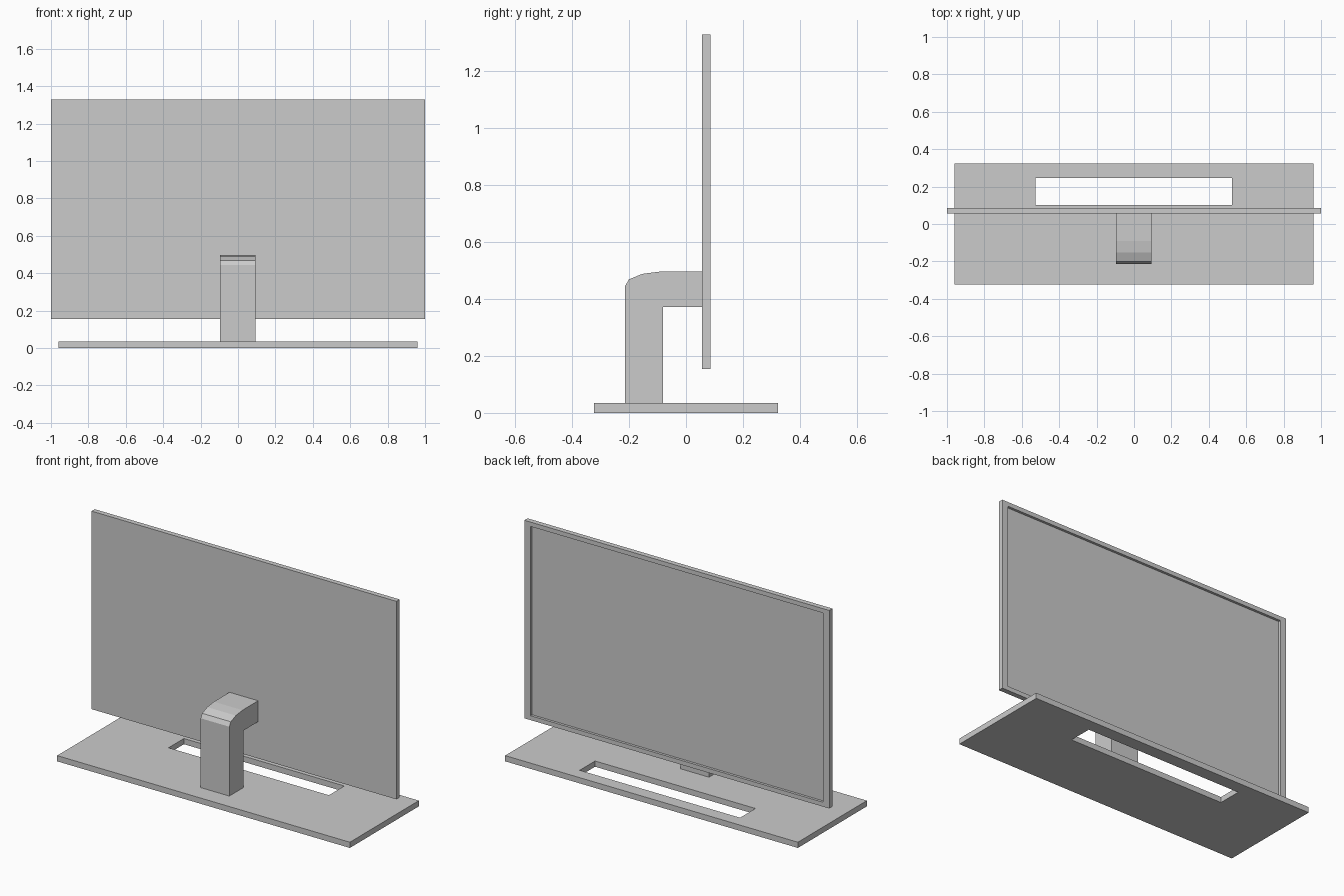
import bpy

if "Cube" in bpy.data.objects:
    bpy.data.objects.remove(bpy.data.objects["Cube"])


def add_mesh(name, verts, faces):
    me = bpy.data.meshes.new(name)
    me.from_pydata(verts, [], faces)
    me.update()
    ob = bpy.data.objects.new(name, me)
    bpy.context.collection.objects.link(ob)
    return ob


def rect(a0, a1, b0, b1):
    return [(a0, b0), (a1, b0), (a1, b1), (a0, b1)]


def bridge(a, b, n=4):
    """Quads joining two loops of n vertices starting at indices a and b."""
    return [(a + i, a + (i + 1) % n, b + (i + 1) % n, b + i) for i in range(n)]


# Base plate with a rectangular slot: bottom outer/inner, top outer/inner loops
outer, slot = rect(-0.96, 0.96, -0.323, 0.323), rect(-0.527, 0.525, 0.102, 0.246)
verts = [(x, y, z) for z in (0.0, 0.034) for loop in (outer, slot) for x, y in loop]
faces = bridge(0, 8) + bridge(12, 4) + bridge(8, 12) + bridge(4, 0)
add_mesh("base_plate", verts, faces)

# Screen: slab with a bezel and a recessed panel on the +y side
outer, inner = rect(-1, 1, 0.154, 1.328), rect(-0.96, 0.96, 0.18, 1.302)
loops = [(outer, 0.056), (outer, 0.086), (inner, 0.086), (inner, 0.071)]
verts = [(x, y, z) for loop, y in loops for x, z in loop]
faces = [(0, 1, 2, 3), (15, 14, 13, 12)]
for k in (0, 4, 8):
    faces += bridge(k + 4, k)[::1] and [f[::-1] for f in bridge(k, k + 4)]
add_mesh("screen", verts, faces)

# Stand: bent arm profile (y, z) extruded across x
profile = [(-0.08, 0.034), (-0.08, 0.372), (0.056, 0.372), (0.056, 0.496),
           (-0.09, 0.496), (-0.153, 0.488), (-0.2, 0.469), (-0.214, 0.445),
           (-0.214, 0.034)]
n = len(profile)
verts = [(x, y, z) for x in (-0.095, 0.093) for y, z in profile]
faces = [tuple(reversed(range(n))), tuple(range(n, 2 * n))] + bridge(0, n, n)
add_mesh("stand_arm", verts, faces)

# Make every part's normals point outward
import bmesh
for ob in bpy.context.collection.objects:
    bm = bmesh.new()
    bm.from_mesh(ob.data)
    bmesh.ops.recalc_face_normals(bm, faces=bm.faces)
    bm.to_mesh(ob.data)
    bm.free()
